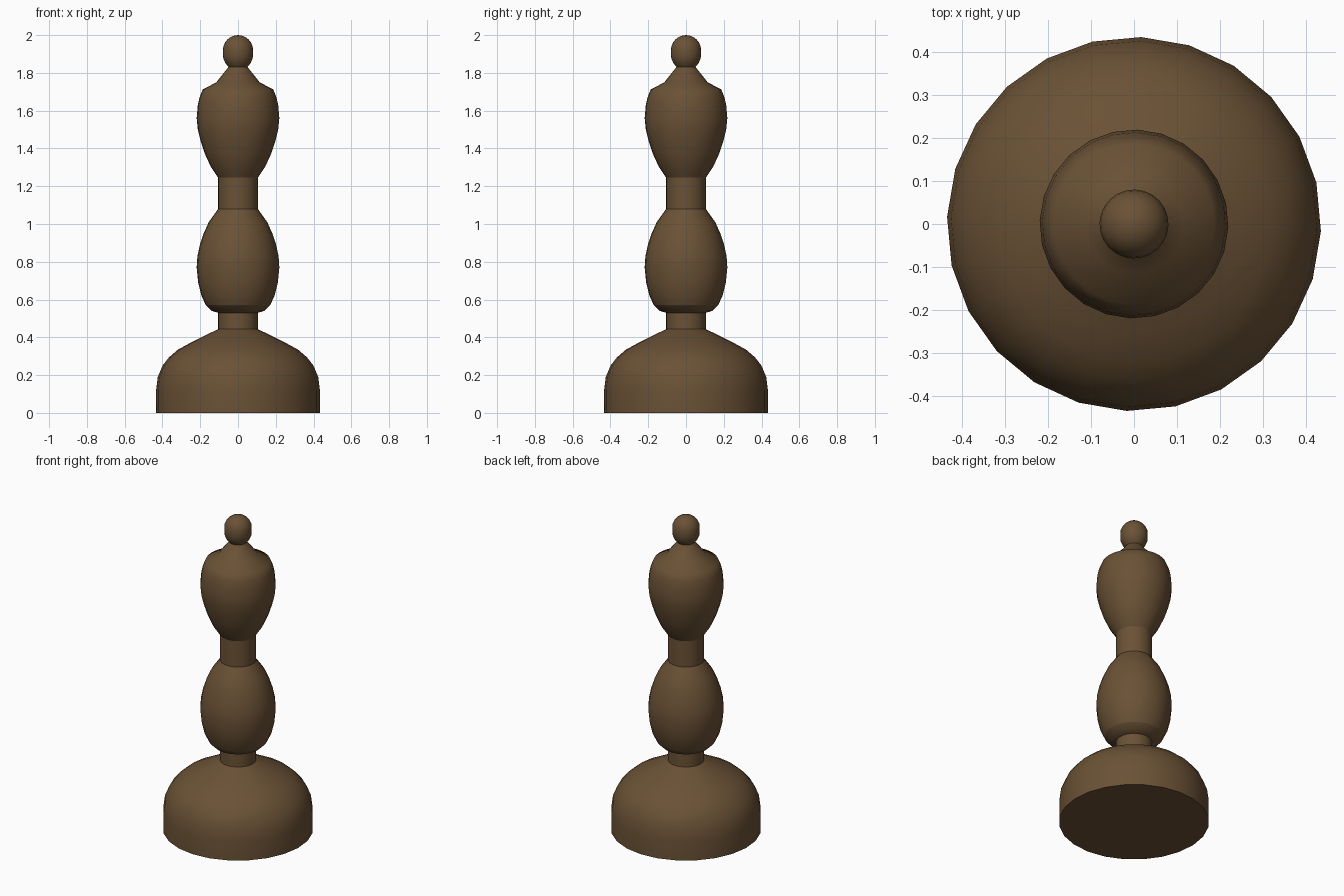
import bpy, bmesh, math

if "Cube" in bpy.data.objects:
    bpy.data.objects.remove(bpy.data.objects["Cube"])

SIDES = 24
TURN = math.radians(-2.2)

wood = bpy.data.materials.new("dark brown wood")
wood.diffuse_color = (0.144, 0.083, 0.036, 1)
wood.use_nodes = True
wood.node_tree.nodes["Principled BSDF"].inputs["Base Color"].default_value = wood.diffuse_color


def lathe(name, profile, cap_bottom=False):
    """Spin a (radius, height) profile round the z axis."""
    bm = bmesh.new()
    rings = []
    for r, z in profile:
        if r == 0:
            rings.append([bm.verts.new((0, 0, z))] * SIDES)
        else:
            rings.append([bm.verts.new((r * math.cos(TURN + math.tau * i / SIDES),
                                        r * math.sin(TURN + math.tau * i / SIDES), z))
                          for i in range(SIDES)])
    for low, high in zip(rings, rings[1:]):
        for i in range(SIDES):
            j = (i + 1) % SIDES
            corners = [low[i], low[j], high[j], high[i]]
            bm.faces.new(list(dict.fromkeys(corners)))
    if cap_bottom:
        bm.faces.new(rings[0][::-1])
    mesh = bpy.data.meshes.new(name)
    bm.to_mesh(mesh)
    bm.free()
    mesh.materials.append(wood)
    obj = bpy.data.objects.new(name, mesh)
    bpy.context.collection.objects.link(obj)
    bpy.ops.object.select_all(action='DESELECT')
    obj.select_set(True)
    bpy.context.view_layer.objects.active = obj
    bpy.ops.object.shade_smooth_by_angle(angle=math.radians(50))
    return obj


# domed foot
lathe("base", [(0.434, 0), (0.434, 0.12), (0.425, 0.19), (0.40, 0.25), (0.365, 0.295),
               (0.318, 0.335), (0.25, 0.372), (0.175, 0.41), (0.105, 0.443)], True)

# straight collars between the bulbs
lathe("lower_collar", [(0.105, 0.443), (0.105, 0.53)])
lathe("upper_collar", [(0.105, 1.08), (0.105, 1.245)])

# lower bulb with its bevelled underside
lathe("lower_bulb_underside", [(0.105, 0.53), (0.14, 0.54), (0.17, 0.57)])
lathe("lower_bulb", [(0.17, 0.57), (0.194, 0.62), (0.211, 0.69), (0.219, 0.77), (0.215, 0.83),
                     (0.202, 0.89), (0.182, 0.95), (0.155, 1.01), (0.105, 1.08)])

# upper bulb with shoulder and tapered neck
lathe("upper_bulb", [(0.105, 1.245), (0.145, 1.305), (0.175, 1.37), (0.198, 1.44), (0.213, 1.50),
                     (0.219, 1.56), (0.213, 1.63), (0.204, 1.67), (0.187, 1.712),
                     (0.115, 1.75), (0.05, 1.832)])

# rounded finial
ball = [(0.05, 1.832), (0.066, 1.85), (0.077, 1.875), (0.08, 1.895)]
for k in range(7):
    a = math.pi / 2 * k / 6
    ball.append((0.08 * math.cos(a) if k < 6 else 0, 1.92 + 0.08 * math.sin(a)))
lathe("finial_ball", ball)
